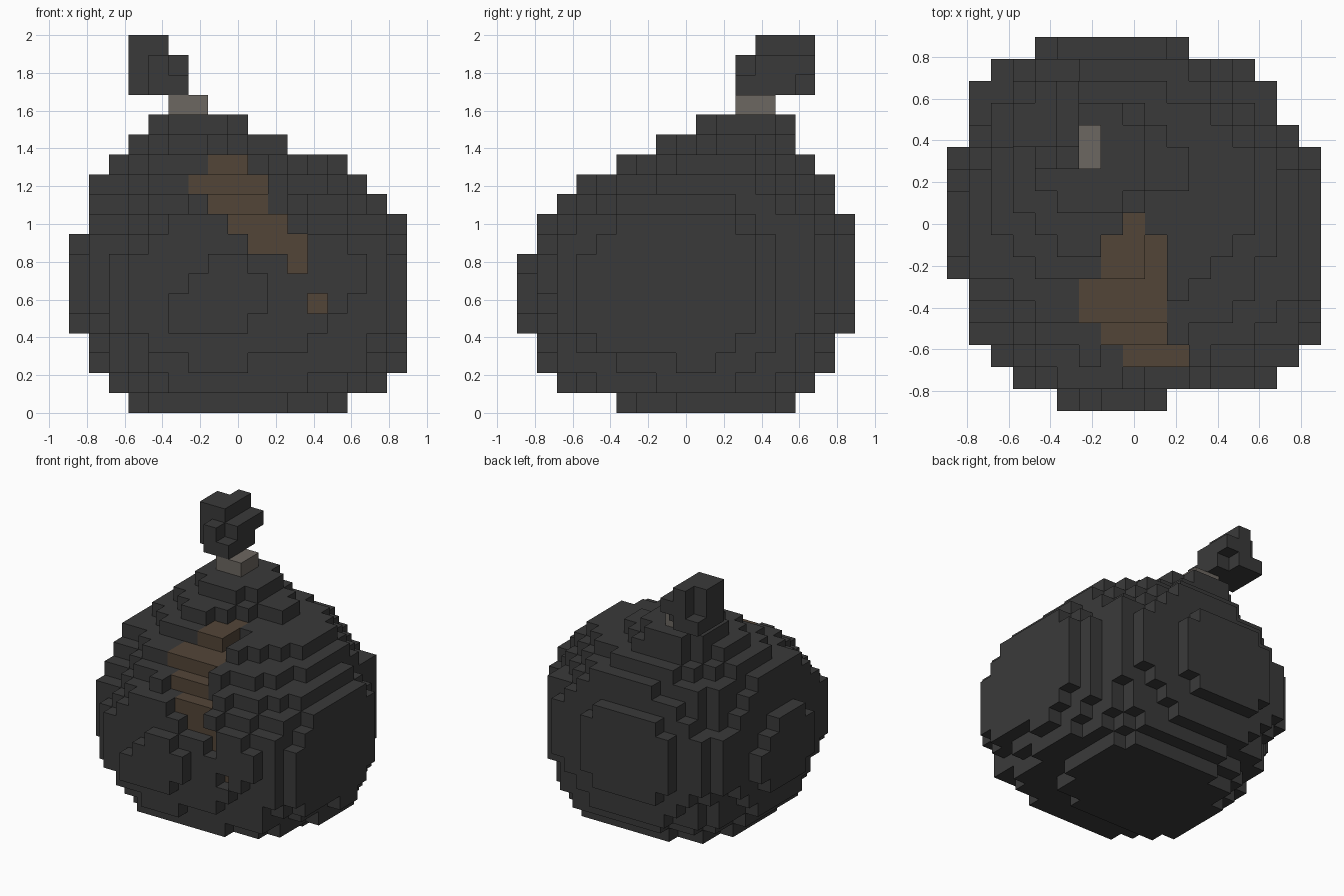
import bpy
import bmesh
from mathutils import Vector

cube = bpy.data.objects.get("Cube")
if cube:
    bpy.data.objects.remove(cube, do_unlink=True)

UNIT = 2 / 19
HALF = 8.5


def make_material(name, color):
    mat = bpy.data.materials.new(name)
    mat.use_nodes = True
    mat.diffuse_color = (*color, 1)
    shader = next(n for n in mat.node_tree.nodes if n.type == "BSDF_PRINCIPLED")
    shader.inputs["Base Color"].default_value = (*color, 1)
    shader.inputs["Roughness"].default_value = 0.9
    return mat


charcoal = make_material("charcoal", (0.042, 0.042, 0.042))
brown = make_material("dark brown", (0.086, 0.059, 0.039))
stone = make_material("stone grey", (0.152, 0.136, 0.119))


def block(x, y, z):
    """All voxels in a box, each range given as (start, end)."""
    return {(i, j, k) for i in range(*x) for j in range(*y) for k in range(*z)}


def rounded_layer(x0, x1, y0, y1, k):
    """Voxels of one flat slice shaped as a slightly skewed superellipse."""
    cx, cy, rx, ry = (x0 + x1) / 2, (y0 + y1) / 2, (x1 - x0) / 2, (y1 - y0) / 2
    power = 2.6 if k == 0 else 2.45 if k < 9 else 2.2 if k < 11 else 2.0
    shear = {0: -0.18, 1: -0.05}.get(k, 0.06)
    cells = set()
    for i, j, _ in block((x0, x1), (y0, y1), (k, k + 1)):
        dy = j + 0.5 - cy
        dx = i + 0.5 - cx + shear * dy
        if abs(dx / rx) ** power + abs(dy / ry) ** power <= 1:
            cells.add((i, j, k))
    return cells


def shape_side(cells, axis, index, first, spans):
    """Replace one upright sheet of voxels by a rounded patch, a span per level."""
    cells = {v for v in cells if v[axis] != index}
    for k, span in enumerate(spans, first):
        sheet = (index, index + 1)
        x, y = (sheet, span) if axis == 0 else (span, sheet)
        cells |= block(x, y, (k, k + 1))
    return cells


# Body slices from the ground up: x start, x end, y start, y end
widest = (0, 17, 0, 17)
slices = [
    (3, 14, 5, 14), (2, 16, 2, 15), (1, 17, 1, 16), (1, 17, 1, 16),
    widest, widest, widest, widest,
    (0, 17, 1, 17), (1, 17, 1, 17), (1, 16, 2, 16), (1, 15, 3, 16),
    (2, 14, 5, 15), (3, 11, 7, 14), (4, 9, 9, 14),
]
body = set()
for k, bounds in enumerate(slices):
    body |= rounded_layer(*bounds, k)

# Outer sheets on each side: axis, index, first level, spans going up
X, Y = 0, 1
sides = [
    (Y, 1, 2, [(6, 9), (4, 12), (3, 13), (3, 14), (3, 15), (3, 15), (4, 14), (5, 12)]),
    (Y, 0, 4, [(5, 9), (5, 10), (6, 10), (7, 9)]),
    (Y, 15, 2, [(5, 11), (4, 12), (3, 13)] + [(2, 14)] * 4
     + [(3, 13), (4, 12), (6, 11)]),
    (Y, 16, 4, [(5, 10)] + [(4, 11)] * 4 + [(5, 10)]),
    (X, 1, 2, [(6, 11), (5, 12), (4, 13)] + [(3, 15)] * 4
     + [(4, 13), (5, 12), (6, 11)]),
    (X, 0, 4, [(7, 11), (6, 12), (6, 12), (6, 11), (7, 10)]),
    (X, 15, 1, [(7, 11), (5, 12), (3, 13)] + [(2, 13)] * 5 + [(3, 12), (5, 11)]),
    (X, 16, 2, [(8, 10), (4, 11)] + [(3, 12)] * 4 + [(4, 12), (5, 11)]),
]
for side in sides:
    body = shape_side(body, *side)

# Diagonal groove: one voxel deep, exposing a brown core
groove = {12: (7, 9), 11: (6, 10), 10: (7, 10), 9: (8, 11),
          8: (9, 12), 7: (11, 12), 5: (12, 13)}
core = set()
for k, span in groove.items():
    for i in range(*span):
        column = sorted(v for v in body if v[0] == i and v[2] == k)
        body.discard(column[0])
        core.update(column[1:5])
# Dark voxels set back around the rim of the groove
body -= block((7, 9), (7, 8), (13, 14)) | block((9, 11), (7, 10), (13, 14))
body -= block((9, 10), (5, 8), (12, 13))
body -= {(8, 8, 13), (6, 5, 12), (10, 2, 10)}

# Neck and the lump at the top
neck = block((5, 7), (11, 13), (15, 16))
lump = block((3, 6), (12, 15), (16, 18)) | block((3, 5), (12, 15), (18, 19))
lump |= block((4, 6), (11, 12), (16, 17)) | {(4, 11, 17)}
lump -= {(3, 14, 18), (3, 14, 17), (5, 14, 16)}

everything = body | neck | lump

DIRECTIONS = [Vector(d) for d in
              ((1, 0, 0), (-1, 0, 0), (0, 1, 0), (0, -1, 0), (0, 0, 1), (0, 0, -1))]


def voxel_object(name, cells, materials, accent=frozenset()):
    """Mesh of the exposed voxel faces; accent cells use the second material."""
    bm = bmesh.new()
    corners = {}

    def corner(p):
        key = tuple(round(c * 2) for c in p)
        if key not in corners:
            corners[key] = bm.verts.new(
                ((p.x - HALF) * UNIT, (p.y - HALF) * UNIT, p.z * UNIT))
        return corners[key]

    for cell in sorted(cells):
        center = Vector(cell) + Vector((0.5, 0.5, 0.5))
        for d in DIRECTIONS:
            if tuple(int(c) for c in Vector(cell) + d) in everything:
                continue
            a = Vector((d.y, d.z, d.x)) / 2
            b = d.cross(a)
            mid = center + d / 2
            face = bm.faces.new([corner(mid + s * a + t * b)
                                 for s, t in ((1, 1), (-1, 1), (-1, -1), (1, -1))])
            face.material_index = int(cell in accent)
    mesh = bpy.data.meshes.new(name)
    bm.to_mesh(mesh)
    bm.free()
    for mat in materials:
        mesh.materials.append(mat)
    obj = bpy.data.objects.new(name, mesh)
    bpy.context.collection.objects.link(obj)
    return obj


voxel_object("body", body, [charcoal, brown], core)
voxel_object("neck", neck, [stone])
voxel_object("top_lump", lump, [charcoal])
